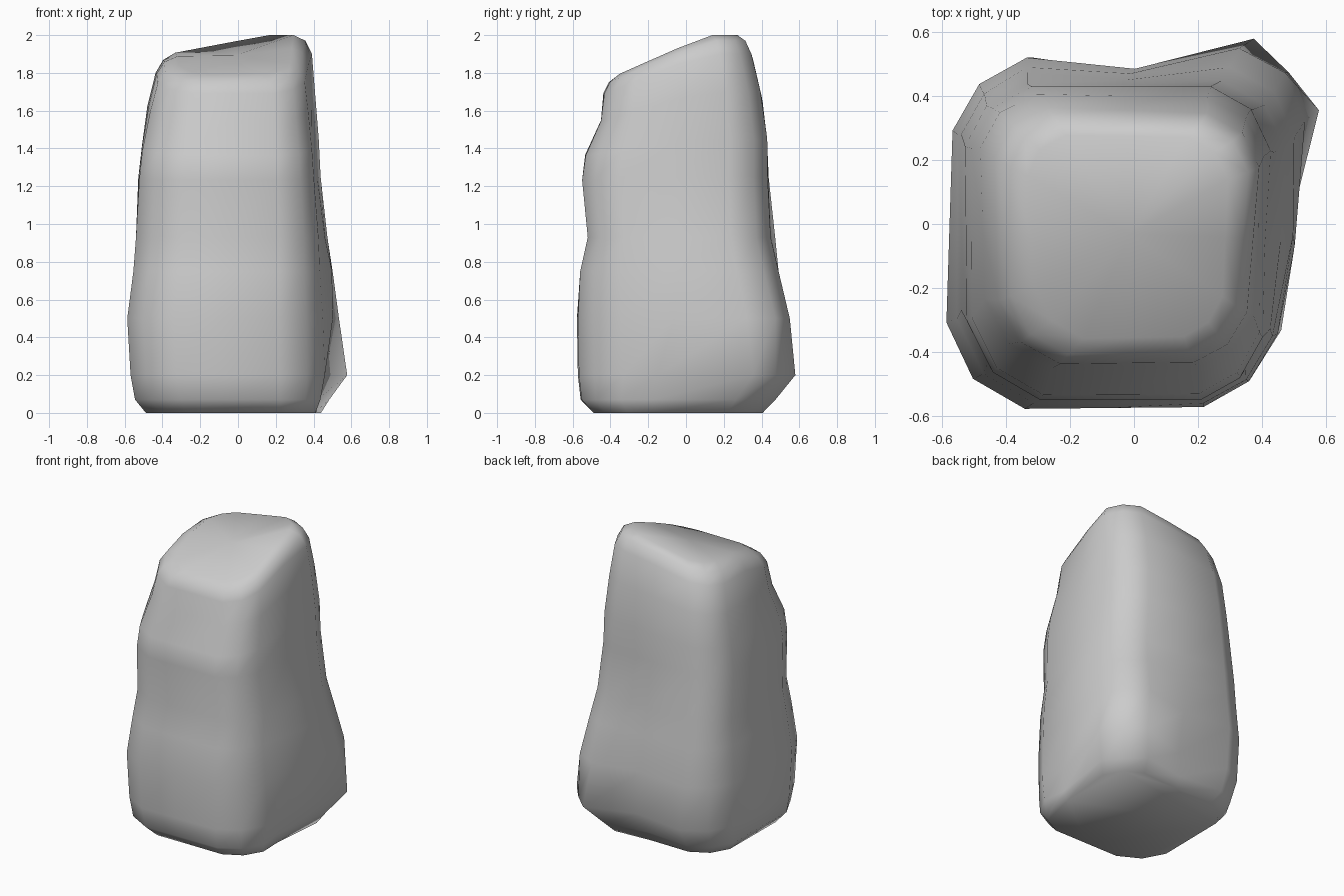
import bpy, bmesh, math
from mathutils import Vector

if "Cube" in bpy.data.objects:
    bpy.data.objects.remove(bpy.data.objects["Cube"])

# Rock cross-sections: height, front-left, front-right, back-right, back-left
# corners, then the shift of the right side's midpoint (x, y) and the back's (y)
LEVELS = [
    (0.00, (-.49, -.49), (.40, -.49), (.45, .41), (-.48, .39), -.02, -.12, -.01),
    (0.07, (-.55, -.56), (.42, -.55), (.50, .48), (-.53, .45), -.04, -.14, -.04),
    (0.20, (-.575, -.575), (.42, -.565), (.62, .60), (-.55, .50), -.07, -.17, -.08),
    (0.50, (-.595, -.58), (.42, -.57), (.565, .56), (-.56, .51), .01, -.06, -.05),
    (0.75, (-.555, -.56), (.41, -.56), (.525, .49), (-.55, .49), .03, .00, -.02),
    (0.93, (-.54, -.52), (.41, -.52), (.49, .44), (-.54, .48), .01, .00, -.01),
    (1.25, (-.52, -.55), (.39, -.55), (.45, .43), (-.53, .44), .00, .00, .00),
    (1.45, (-.505, -.535), (.38, -.53), (.44, .43), (-.51, .43), .00, .00, .00),
    (1.70, (-.46, -.45), (.36, -.45), (.42, .39), (-.485, .41), .00, .00, .00),
    (1.90, (-.42, -.44), (.34, -.43), (.405, .34), (-.44, .37), .00, .00, .00),
    (1.97, (-.38, -.41), (.31, -.40), (.37, .31), (-.40, .33), .00, .00, .00),
    (2.00, (-.30, -.36), (.27, -.35), (.30, .27), (-.34, .28), .00, .00, .00),
]
# Corner cut size, in the same corner order
CUTS = [0.25, 0.2, 0.21, 0.2]


def tilted(z, x, y):
    """Tilt the upper levels so the top slopes down to the front and left."""
    top = min(2.0, 1.97 + 0.19 * x, 1.935 + 0.4 * y + 0.2 * (x - 0.1) * (y + 0.4))
    w = max(0.0, (z - 1.2) / 0.8)
    return z + (top - 2.0) * w


def section(level):
    """Rounded four-sided outline with a movable midpoint on each side."""
    z, right_x, right_y, back = level[0], level[5], level[6], level[7]
    c = [Vector(p) for p in level[1:5]]
    push = [Vector((0, 0)), Vector((right_x, right_y)), Vector((0, back)), Vector((0, 0))]
    pts = []
    for i in range(4):
        before, here, after = c[i - 1], c[i], c[(i + 1) % 4]
        a = here.lerp(before, CUTS[i])
        b = here.lerp(after, CUTS[i])
        # the flared foot at the back right is cut off straight
        k = 0.05 if i == 2 and 0.05 < z < 0.4 else 0.3
        pts += [a, ((a + b) / 2).lerp(here, k), b, (here + after) / 2 + push[i]]
    return [(p.x, p.y, tilted(z, p.x, p.y)) for p in pts]


# Loft the sections into one closed stone
bm = bmesh.new()
rings = [[bm.verts.new(p) for p in section(l)] for l in LEVELS]
n = len(rings[0])
for lo, hi in zip(rings, rings[1:]):
    for i in range(n):
        j = (i + 1) % n
        bm.faces.new((lo[i], lo[j], hi[j], hi[i]))
bm.faces.new(rings[0][::-1])
cap = bm.faces.new(rings[-1])
bmesh.ops.poke(bm, faces=[cap])
bmesh.ops.recalc_face_normals(bm, faces=bm.faces)
mesh = bpy.data.meshes.new("standing_rock")
bm.to_mesh(mesh)
bm.free()
rock = bpy.data.objects.new("standing_rock", mesh)
bpy.context.collection.objects.link(rock)

# Smooth shading over the whole stone
bpy.context.view_layer.objects.active = rock
rock.select_set(True)
bpy.ops.object.shade_smooth_by_angle(angle=math.radians(70))
